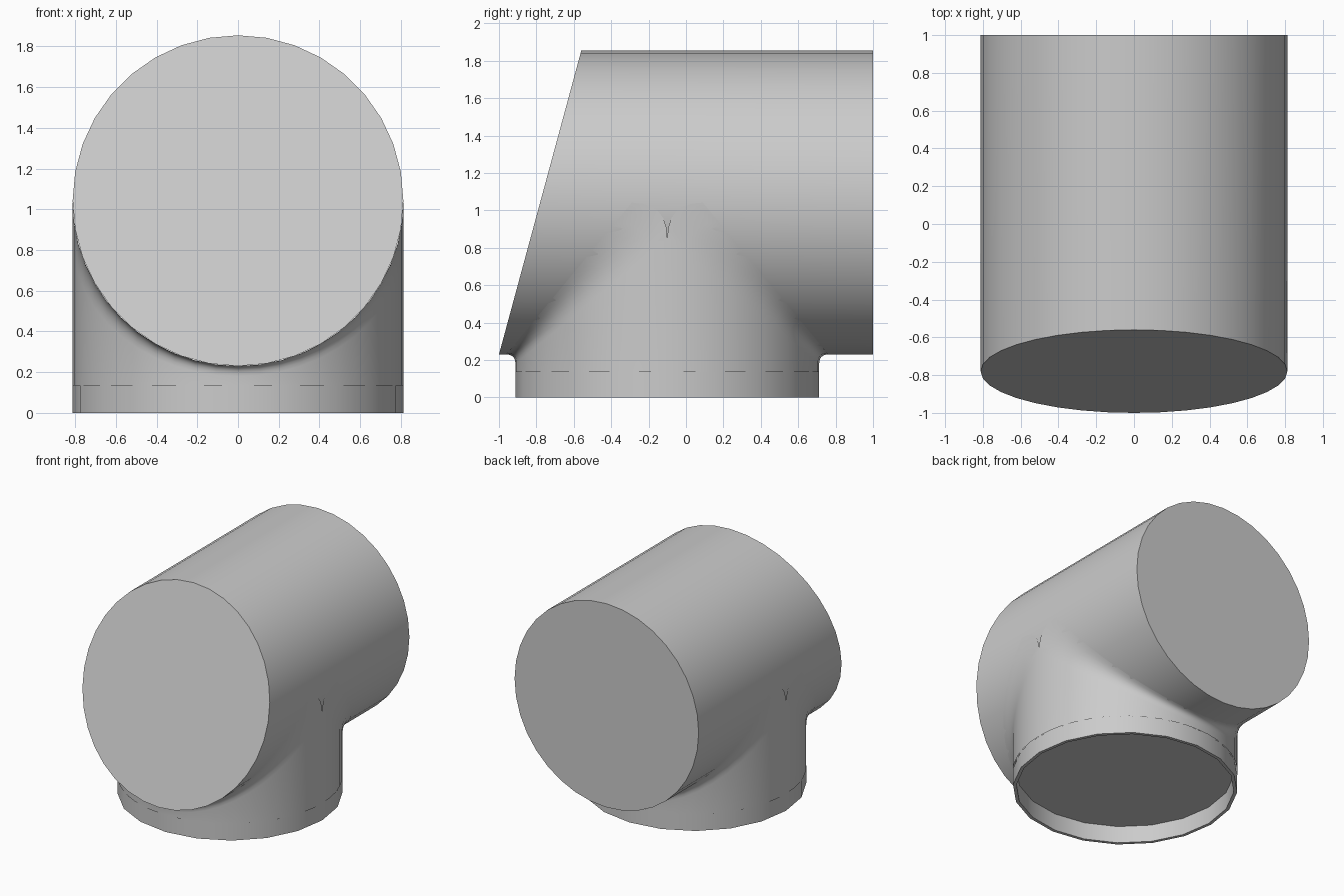
import bpy
import bmesh
from math import sin, cos, pi, radians
from mathutils import Vector, Matrix

cube = bpy.data.objects.get("Cube")
if cube:
    bpy.data.objects.remove(cube, do_unlink=True)

R = 0.812           # radius shared by both tubes
AXIS_Z = 1.042      # height of the horizontal tube's axis
NECK_Y = -0.1       # centre of the vertical neck
LEDGE = 0.135       # height of the recessed base

grey = bpy.data.materials.new("plain grey")
grey.use_nodes = True
colour = (0.6, 0.6, 0.6, 1)
grey.diffuse_color = colour
grey.node_tree.nodes["Principled BSDF"].inputs["Base Color"].default_value = colour


def finish(bm, name):
    bmesh.ops.remove_doubles(bm, verts=bm.verts, dist=0.0005)
    bmesh.ops.recalc_face_normals(bm, faces=bm.faces)
    mesh = bpy.data.meshes.new(name)
    bm.to_mesh(mesh)
    bm.free()
    mesh.materials.append(grey)
    obj = bpy.data.objects.new(name, mesh)
    bpy.context.collection.objects.link(obj)
    bpy.ops.object.select_all(action='DESELECT')
    obj.select_set(True)
    bpy.context.view_layer.objects.active = obj
    bpy.ops.object.shade_smooth_by_angle(angle=radians(35))
    return obj


def loft(bm, rows):
    """Bridge equal-length rows of points with quads."""
    grid = [[bm.verts.new(p) for p in row] for row in rows]
    for a, b in zip(grid, grid[1:]):
        for i in range(len(a) - 1):
            bm.faces.new((a[i], a[i + 1], b[i + 1], b[i]))


# Horizontal tube: flat back, slanted front
bm = bmesh.new()
bmesh.ops.create_cone(bm, cap_ends=True, segments=36, radius1=R, radius2=R, depth=2,
                      matrix=Matrix.Translation((0, 0, AXIS_Z)) @ Matrix.Rotation(pi / 2, 4, 'X'))
for v in bm.verts:
    if v.co.y < 0:
        v.co.y = -1 + 0.44 * (v.co.z - AXIS_Z + R) / (2 * R)
finish(bm, "main_tube")

# Vertical neck, blending into the underside of the tube
bm = bmesh.new()
STEPS = 24
for side in (-1, 1):
    rows = []
    for i in range(STEPS + 1):
        a = pi * i / STEPS
        s = sin(a)
        blend = 0.05 + 0.14 * (1 - s)
        corner = Vector((R * cos(a), NECK_Y + side * R * s, AXIS_Z - R * s))
        low = corner - Vector((0, 0, blend))
        out = corner + Vector((0, side * blend, 0))
        row = [Vector((corner.x, corner.y, LEDGE))]
        for k in range(7):
            t = k / 6
            row.append(low * (1 - t) ** 2 + corner * 2 * t * (1 - t) + out * t ** 2)
        rows.append(row)
    loft(bm, rows)
finish(bm, "neck")

# Thin skirt below the neck
bm = bmesh.new()
SIDES = 20
profile = [(R, LEDGE), (R, 0), (R - 0.025, 0), (R - 0.025, LEDGE)]
loft(bm, [[Vector((r * cos(2 * pi * i / SIDES), NECK_Y + r * sin(2 * pi * i / SIDES), z))
           for r, z in profile] for i in range(SIDES + 1)])
finish(bm, "base_skirt")

# Recessed base
bm = bmesh.new()
bmesh.ops.create_cone(bm, cap_ends=True, segments=40, radius1=R - 0.01, radius2=R - 0.01,
                      depth=0.02, matrix=Matrix.Translation((0, NECK_Y, LEDGE + 0.01)))
finish(bm, "recessed_base")
